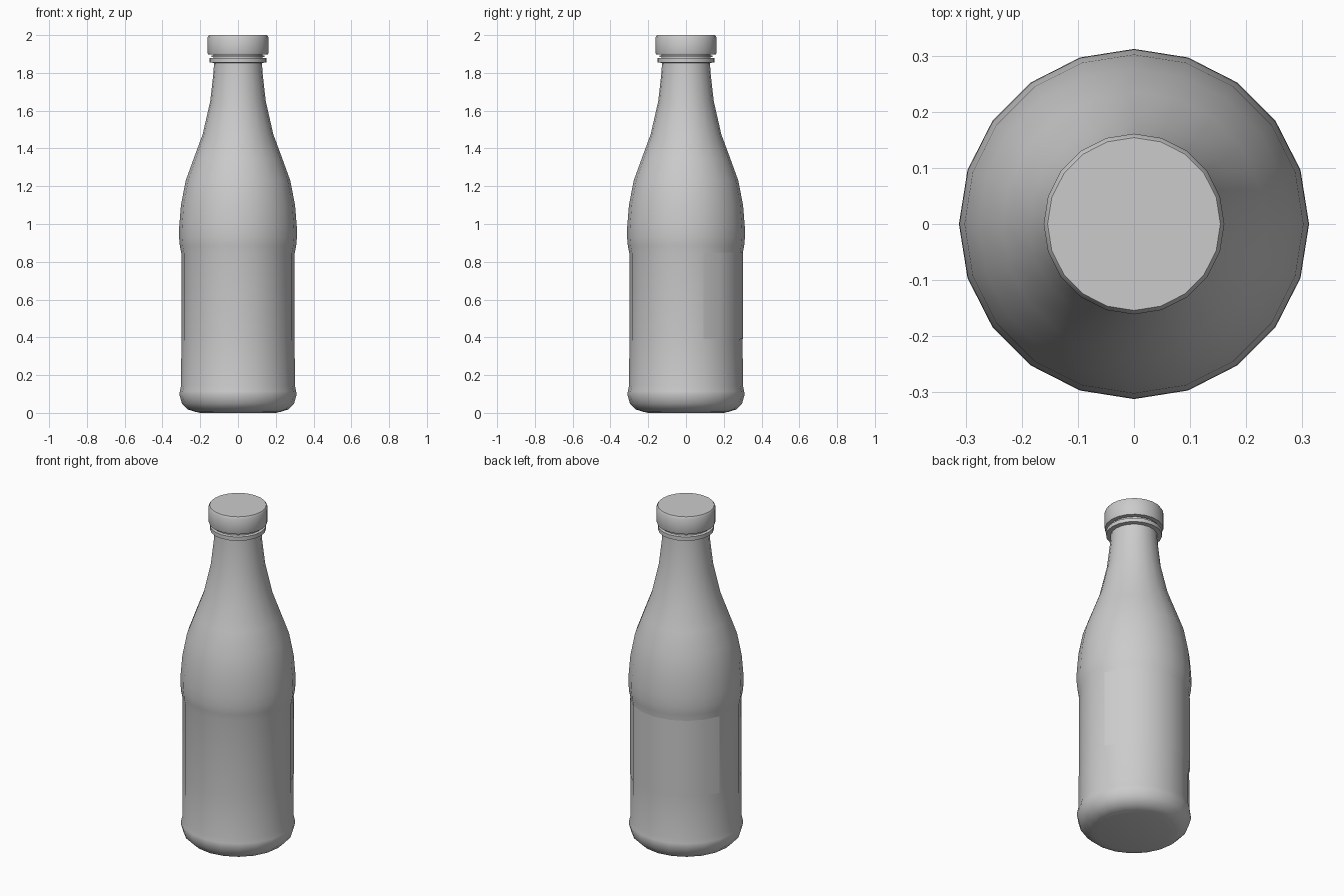
import bpy, bmesh
from math import cos, sin, radians

if "Cube" in bpy.data.objects:
    bpy.data.objects.remove(bpy.data.objects["Cube"])

SIDES = 20


def lathe(name, profile, start=0, steps=SIDES, angle=35):
    """Revolve (radius, z) points about z; a full turn gets closed ends."""
    full = steps == SIDES
    bm = bmesh.new()
    columns = []
    for i in range(steps if full else steps + 1):
        a = radians(360 / SIDES * (start + i))
        columns.append([bm.verts.new((r * cos(a), r * sin(a), z)) for r, z in profile])
    for i in range(steps):
        a, b = columns[i], columns[(i + 1) % len(columns)]
        for j in range(len(profile) - 1):
            bm.faces.new((a[j], b[j], b[j + 1], a[j + 1]))
    if full:
        bm.faces.new([c[0] for c in reversed(columns)])
        bm.faces.new([c[-1] for c in columns])
    bmesh.ops.recalc_face_normals(bm, faces=bm.faces)
    mesh = bpy.data.meshes.new(name)
    bm.to_mesh(mesh)
    bm.free()
    ob = bpy.data.objects.new(name, mesh)
    bpy.context.collection.objects.link(ob)
    bpy.ops.object.select_all(action='DESELECT')
    ob.select_set(True)
    bpy.context.view_layer.objects.active = ob
    bpy.ops.object.shade_smooth_by_angle(angle=radians(angle))
    return ob


# Bottle body: rounded foot, straight waist, bulging shoulder, tapering neck with collar
lathe("bottle_body", [
    (0.225, 0.005), (0.265, 0.018), (0.297, 0.05), (0.310, 0.095), (0.308, 0.115),
    (0.301, 0.145), (0.300, 0.40), (0.300, 0.845), (0.308, 0.885), (0.312, 0.93),
    (0.311, 0.99), (0.302, 1.10), (0.277, 1.23), (0.235, 1.345), (0.187, 1.475),
    (0.147, 1.65), (0.130, 1.80), (0.127, 1.853), (0.152, 1.855), (0.152, 1.878),
    (0.131, 1.880), (0.131, 1.96)])

# Base disc closing the foot
lathe("base_disc", [(0.20, 0.0), (0.225, 0.006)])

# Screw cap with a small chamfer and a tamper band below it
lathe("cap", [(0.125, 1.897), (0.158, 1.897), (0.161, 1.905), (0.161, 1.988),
              (0.154, 2.0)], angle=30)
lathe("tamper_band", [(0.125, 1.883), (0.140, 1.883), (0.140, 1.892), (0.125, 1.892)])

# Wraparound label on the back half
label = lathe("back_label", [(0.303, 0.39), (0.303, 0.848)], start=1, steps=8)
